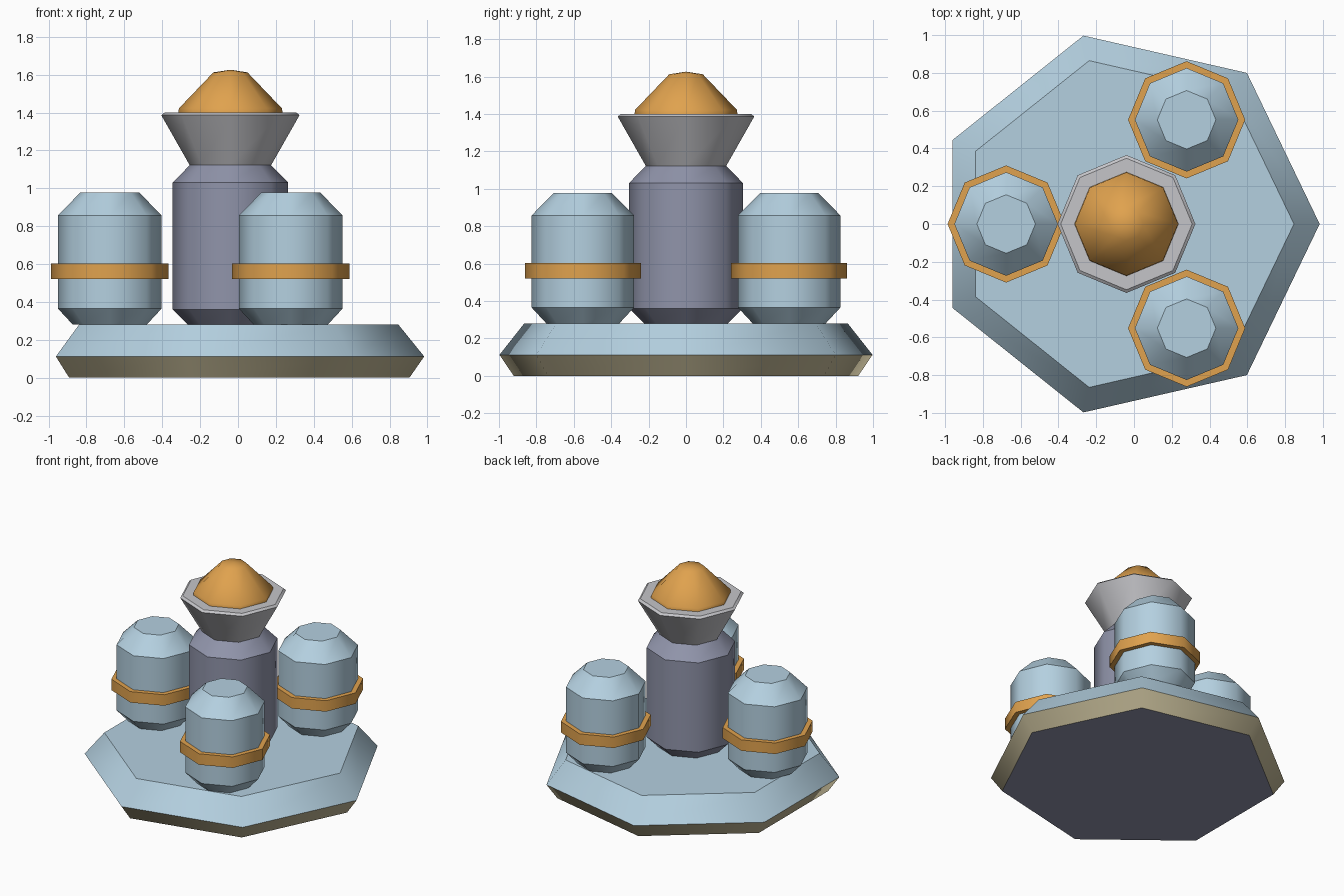
import bpy, bmesh, math

if "Cube" in bpy.data.objects:
    bpy.data.objects.remove(bpy.data.objects["Cube"])

CX = -0.04  # axis shared by the base, column and tank ring


def srgb(r, g, b):
    return tuple(((c / 255 + 0.055) / 1.055) ** 2.4 for c in (r, g, b)) + (1,)


def material(name, *rgb):
    m = bpy.data.materials.new(name)
    m.diffuse_color = srgb(*rgb)
    m.use_nodes = True
    m.node_tree.nodes["Principled BSDF"].inputs["Base Color"].default_value = m.diffuse_color
    return m


BLUE = material("pale blue", 180, 208, 224)
ORANGE = material("orange", 224, 162, 78)
SLATE = material("slate grey", 144, 148, 170)
GREY = material("light grey", 197, 197, 201)
BEIGE = material("beige", 192, 182, 148)


def lathe(name, profile, sides, mats, x=CX, y=0.0, rule=None, sharp=True):
    """Stack of regular polygons from (radius, z) pairs, capped at both ends."""
    bm = bmesh.new()
    rings = []
    for r, z in profile:
        if r == 0:
            rings.append([bm.verts.new((x, y, z))])
        else:
            rings.append([bm.verts.new((x + r * math.cos(math.tau * i / sides),
                                        y + r * math.sin(math.tau * i / sides), z))
                          for i in range(sides)])
    for a, b in zip(rings, rings[1:]):
        for i in range(sides):
            j = (i + 1) % sides
            f = bm.faces.new((a[i], a[j], b[0]) if len(b) == 1
                             else (a[i], a[j], b[j], b[i]))
            f.smooth = True
    bm.faces.new(rings[0][::-1])
    if len(rings[-1]) > 1:
        bm.faces.new(rings[-1])
    bm.normal_update()
    # horizontal rings stay crisp, the sides blend around
    for e in bm.edges:
        if sharp and abs(e.verts[0].co.z - e.verts[1].co.z) < 1e-5:
            e.smooth = False
    if rule:
        for f in bm.faces:
            f.material_index = rule(f)
    me = bpy.data.meshes.new(name)
    bm.to_mesh(me)
    bm.free()
    for m in mats:
        me.materials.append(m)
    ob = bpy.data.objects.new(name, me)
    bpy.context.collection.objects.link(ob)
    return ob


# Seven-sided base: slate underside, beige lower bevel, blue above
def base_rule(f):
    if f.normal.z < -0.95:
        return 2
    return 1 if f.normal.z < 0 else 0


lathe("base", [(0.945, 0), (1.023, 0.112), (0.887, 0.28)], 7,
      [BLUE, BEIGE, SLATE], rule=base_rule)

# Central column, flared collar and cap
lathe("column", [(0.225, 0.28), (0.305, 0.36), (0.305, 1.03), (0.215, 1.122)], 8, [SLATE])
lathe("collar", [(0.215, 1.122), (0.365, 1.386), (0.348, 1.4)], 8, [GREY])
lathe("cap", [(0.275, 1.4), (0.272, 1.422), (0.09, 1.612), (0, 1.626)], 8,
      [ORANGE], sharp=False)

# Three tanks with bands, evenly spaced around the column
for k in range(3):
    a = math.pi + k * math.tau / 3
    px, py = CX + 0.637 * math.cos(a), 0.637 * math.sin(a)
    lathe(f"tank_{k + 1}", [(0.195, 0.28), (0.274, 0.365), (0.274, 0.857), (0.155, 0.978)],
          8, [BLUE], px, py)
    lathe(f"tank_band_{k + 1}", [(0.31, 0.52), (0.31, 0.602)], 8, [ORANGE], px, py)
